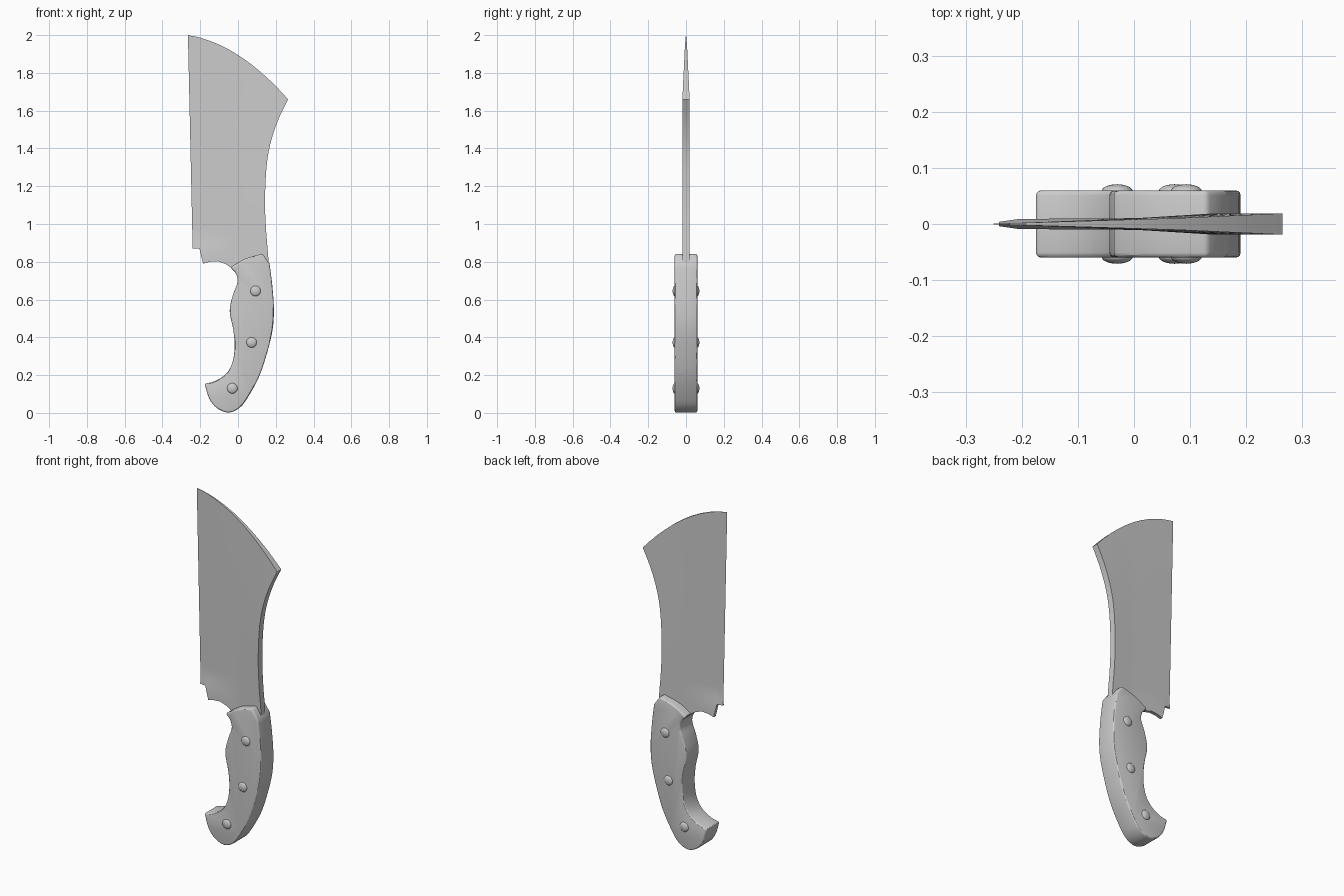
import bpy, bmesh, math
from mathutils import Vector

if "Cube" in bpy.data.objects:
    bpy.data.objects.remove(bpy.data.objects["Cube"])


def smooth_path(pts, steps=5):
    """Catmull-Rom curve through 2D points, open ends."""
    p = [Vector(q) for q in pts]
    p = [2 * p[0] - p[1]] + p + [2 * p[-1] - p[-2]]
    out = []
    for a, b, c, d in zip(p, p[1:], p[2:], p[3:]):
        for i in range(steps):
            t = i / steps
            out.append(0.5 * (2 * b + (c - a) * t + (2 * a - 5 * b + 4 * c - d) * t * t
                              + (3 * b - a - 3 * c + d) * t ** 3))
    return out + [p[-2]]


def interp(table, k):
    """Linear lookup in a list of (key, value)."""
    for (a, va), (b, vb) in zip(table, table[1:]):
        if k <= b:
            return va + (vb - va) * (k - a) / (b - a)
    return table[-1][1]


def finish(name, bm, bevel=0):
    bmesh.ops.recalc_face_normals(bm, faces=bm.faces)
    me = bpy.data.meshes.new(name)
    bm.to_mesh(me)
    bm.free()
    ob = bpy.data.objects.new(name, me)
    bpy.context.collection.objects.link(ob)
    bpy.ops.object.select_all(action='DESELECT')
    ob.select_set(True)
    bpy.context.view_layer.objects.active = ob
    if bevel:
        m = ob.modifiers.new("bevel", 'BEVEL')
        m.width, m.segments, m.limit_method = bevel, 3, 'ANGLE'
        m.angle_limit = math.radians(50)
        bpy.ops.object.modifier_apply(modifier="bevel")
    bpy.ops.object.shade_smooth_by_angle(angle=math.radians(30))
    return ob


# Blade: grid of columns (edge to spine) and rows (heel to tip), mirrored in y
heel = [(-.24, .87), (-.205, .87), (-.2, .85), (-.193, .82), (-.185, .79), (-.15, .80),
        (-.11, .803), (-.07, .79), (-.04, .77), (-.01, .74), (.023, .72), (.06, .72),
        (.095, .72), (.13, .72), (.165, .72)]
spine = [(q.x, q.y) for q in smooth_path(
    [(.72, .168), (.80, .165), (.92, .152), (1.10, .143), (1.29, .15),
     (1.42, .17), (1.55, .212), (1.66, .265)])]
edge = [(.87, -.24), (2, -.265)]
ricasso = [(0, .004), (.09, .009), (.65, .0105), (1, .019)]
grind = [(0, 0), (.65, .0105), (1, .019)]
us = [(x + .24) / .405 for x, _ in heel]
ROWS = 18


def row_z(j, u, zb):
    top = 2 - .08 * u - .26 * u * u
    if j == 0:
        return zb
    if j == 1:
        return .875
    return .905 + (top - .905) * (j - 2) / (ROWS - 2)


bm = bmesh.new()
sides = []
for s in (-1, 1):
    grid = []
    for j in range(ROWS + 1):
        xl = interp(edge, row_z(j, 0, .87))
        xr = interp(spine, row_z(j, 1, .72))
        table = ricasso if j < 2 else grind
        grid.append([bm.verts.new((xl + (xr - xl) * u, s * interp(table, u), row_z(j, u, zb)))
                     for u, (_, zb) in zip(us, heel)])
    for r0, r1 in zip(grid, grid[1:]):
        for i in range(len(us) - 1):
            bm.faces.new((r0[i], r0[i + 1], r1[i + 1], r1[i]))
    sides.append(grid[0] + [r[-1] for r in grid[1:]] + grid[-1][-2::-1]
                 + [r[0] for r in grid[-2:0:-1]])
front, back = sides
for i in range(len(front)):
    k = (i + 1) % len(front)
    bm.faces.new((front[i], front[k], back[k], back[i]))
bmesh.ops.remove_doubles(bm, verts=bm.verts, dist=1e-5)
finish("blade", bm)

# Handle: smooth outline with sharp corners, extruded and bevelled
runs = [
    [(-.04, .77), (.035, .815), (.13, .843)],
    [(.13, .843), (.167, .79)],
    [(.167, .79), (.181, .68), (.19, .55), (.183, .44), (.156, .325), (.115, .2),
     (.06, .095), (.01, .028), (-.05, .002), (-.11, .024), (-.152, .075), (-.177, .155)],
    [(-.177, .155), (-.125, .167), (-.065, .205), (-.03, .265), (-.018, .35), (-.025, .44),
     (-.044, .54), (-.025, .63), (-.003, .69), (-.01, .735), (-.04, .77)],
]
outline = []
for run in runs:
    outline += smooth_path(run, 4 if len(run) > 2 else 1)[:-1]
bm = bmesh.new()
face = bm.faces.new([bm.verts.new((q.x, -.06, q.y)) for q in outline])
ext = bmesh.ops.extrude_face_region(bm, geom=[face])
bmesh.ops.translate(bm, vec=(0, .12, 0),
                    verts=[v for v in ext["geom"] if isinstance(v, bmesh.types.BMVert)])
finish("handle", bm, .009)

# Rivets: flattened domes on both faces of the handle
for n, (x, z) in enumerate([(.093, .645), (.072, .373), (-.03, .13)]):
    for label, s in (("front", -1), ("back", 1)):
        bm = bmesh.new()
        bmesh.ops.create_uvsphere(bm, u_segments=24, v_segments=12, radius=.028)
        for v in bm.verts:
            v.co = (x + v.co.x, s * .058 + v.co.z * .46, z + v.co.y)
        finish(f"rivet_{label}_{n + 1}", bm)
